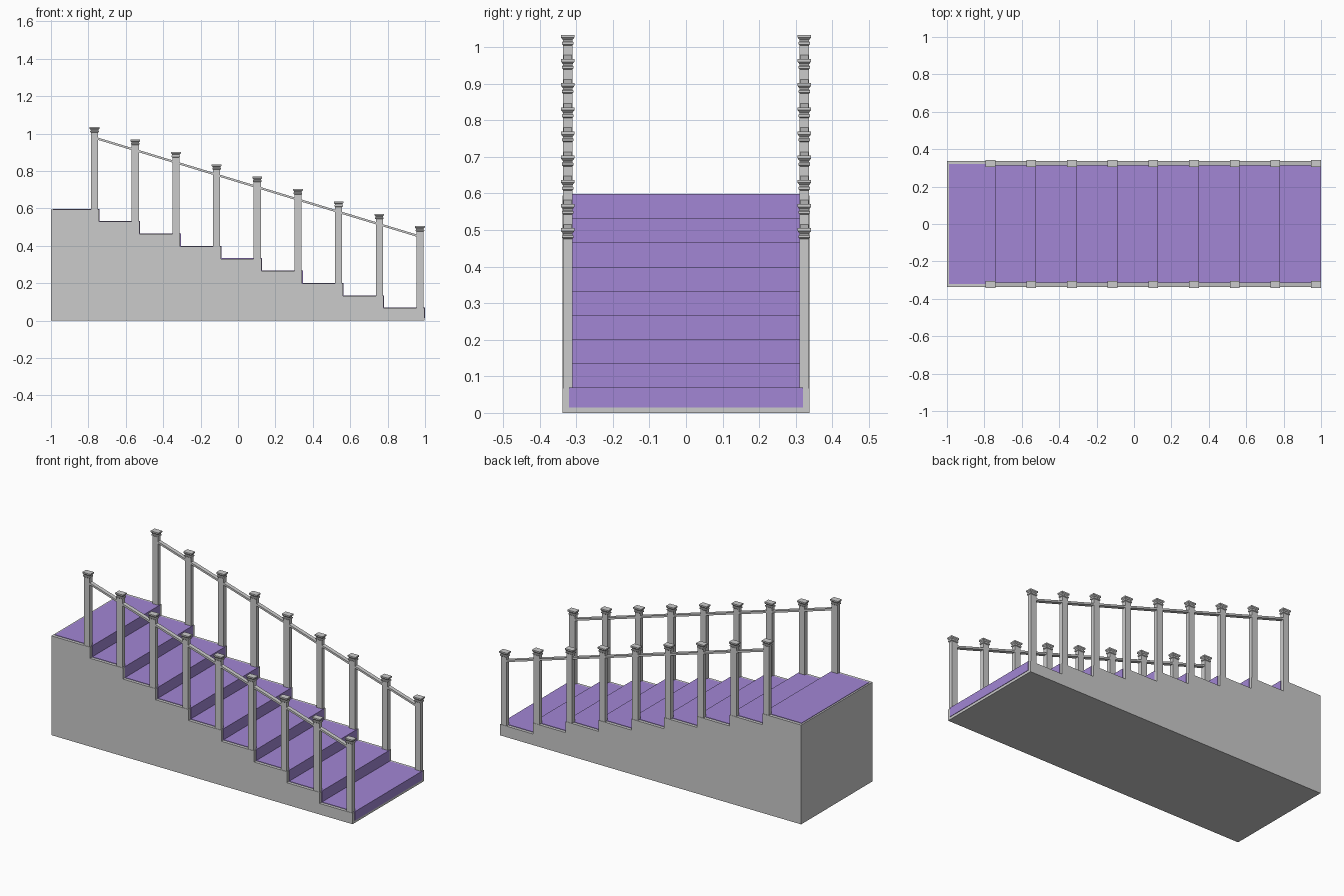
import bpy, bmesh, math

if "Cube" in bpy.data.objects:
    bpy.data.objects.remove(bpy.data.objects["Cube"])

STEPS, RUN, RISE = 9, 0.2175, 0.0661
X0, Y_RAIL = -0.744, 0.3235          # first riser position, handrail offset


def finish(name, bm):
    bmesh.ops.recalc_face_normals(bm, faces=bm.faces)
    me = bpy.data.meshes.new(name)
    bm.to_mesh(me)
    bm.free()
    ob = bpy.data.objects.new(name, me)
    bpy.context.collection.objects.link(ob)
    return ob


def extrude_profile(name, pts, y0, y1):
    """Extrude an xz outline from y0 to y1."""
    bm = bmesh.new()
    face = bm.faces.new([bm.verts.new((x, y0, z)) for x, z in pts])
    new = bmesh.ops.extrude_face_region(bm, geom=[face])["geom"]
    verts = [v for v in new if isinstance(v, bmesh.types.BMVert)]
    bmesh.ops.translate(bm, vec=(0, y1 - y0, 0), verts=verts)
    return finish(name, bm)


def stair_line(x_start, off, z_end):
    """Stepped line from the top landing to the bottom riser, offset outward."""
    pts = [(x_start, STEPS * RISE + off)]
    for i in range(STEPS):
        x = X0 + i * RUN + off
        z = (STEPS - i) * RISE + off
        pts += [(x, z), (x, z - RISE if i < STEPS - 1 else z_end)]
    return pts


# solid stair body
extrude_profile("stair_body", stair_line(-1, 0, 0) + [(-1, 0)], -0.338, 0.338)

# carpet runner, slightly proud of the treads and risers
outer = stair_line(-0.99, 0.003, 0.015)
inner = stair_line(-0.99, -0.003, 0.015)
carpet = extrude_profile("carpet_runner", outer + inner[::-1], -0.32, 0.32)
purple = bpy.data.materials.new("carpet_purple")
purple.diffuse_color = (0.36, 0.24, 0.66, 1)
purple.use_nodes = True
purple.node_tree.nodes["Principled BSDF"].inputs["Base Color"].default_value = purple.diffuse_color
carpet.data.materials.append(purple)

# newel post section: half width x, half width y, height above tread
POST = [(0.019, 0.0125, -0.002), (0.019, 0.0125, 0.410), (0.023, 0.0155, 0.413),
        (0.023, 0.0155, 0.419), (0.020, 0.0135, 0.421), (0.020, 0.0135, 0.425),
        (0.026, 0.018, 0.431), (0.026, 0.018, 0.439)]


def post(name, x, y, z):
    bm = bmesh.new()
    rings = [[bm.verts.new((x + sx * hx, y + sy * hy, z + h))
              for sx, sy in ((-1, -1), (1, -1), (1, 1), (-1, 1))]
             for hx, hy, h in POST]
    for a, b in zip(rings, rings[1:]):
        for k in range(4):
            n = (k + 1) % 4
            bm.faces.new((a[k], a[n], b[n], b[k]))
    bm.faces.new(rings[0])
    bm.faces.new(rings[-1])
    return finish(name, bm)


# posts and sloping handrails on both sides
PX = X0 - 0.023
for side, s in (("front", -1), ("back", 1)):
    for i in range(STEPS):
        post(f"{side}_post_{i + 1}", PX + i * RUN, s * Y_RAIL, (STEPS - i) * RISE)
    xa, xb = PX, PX + (STEPS - 1) * RUN
    za = STEPS * RISE + 0.383
    zb = za - (STEPS - 1) * RISE
    t = 0.006
    extrude_profile(f"{side}_handrail",
                    [(xa, za - t), (xb, zb - t), (xb, zb + t), (xa, za + t)],
                    s * Y_RAIL - 0.012, s * Y_RAIL + 0.012)
